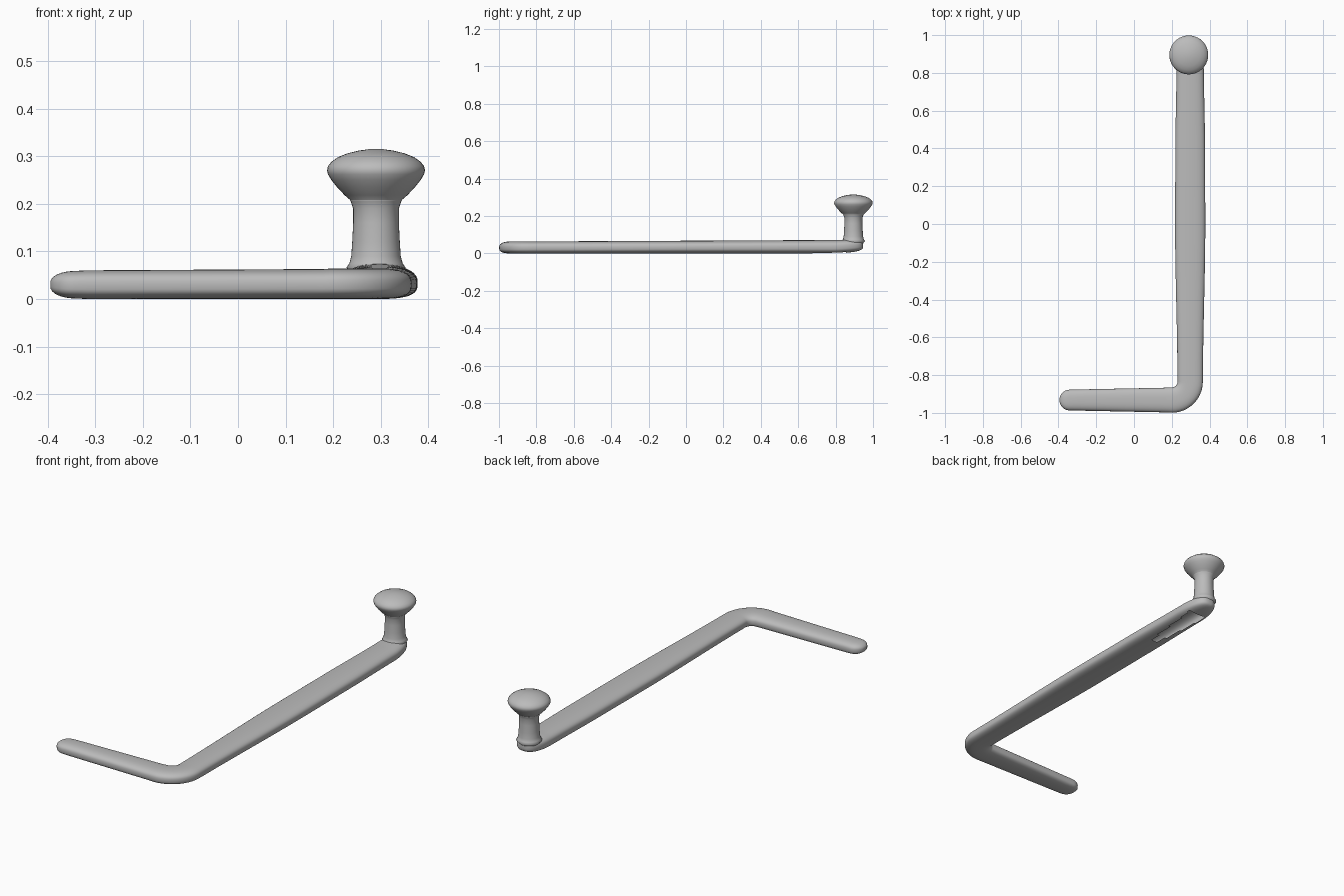
import bpy, bmesh, math
from mathutils import Vector

if "Cube" in bpy.data.objects:
    bpy.data.objects.remove(bpy.data.objects["Cube"], do_unlink=True)

# One plain grey material
grey = bpy.data.materials.new("plain grey")
grey.use_nodes = True
grey.diffuse_color = (0.5, 0.5, 0.5, 1)
grey.node_tree.nodes["Principled BSDF"].inputs["Base Color"].default_value = (0.5, 0.5, 0.5, 1)

SIDES = 40


def skin(name, rings, keep=lambda c: True):
    """Join rings of points into a closed, smooth tube, dropping faces that keep() rejects."""
    bm = bmesh.new()
    loops = [[bm.verts.new(p) for p in ring] for ring in rings]
    for a, b in zip(loops, loops[1:]):
        for i in range(SIDES):
            j = (i + 1) % SIDES
            bm.faces.new((a[i], a[j], b[j], b[i]))
    bm.faces.new(loops[0][::-1])
    bm.faces.new(loops[-1])
    bmesh.ops.recalc_face_normals(bm, faces=bm.faces)
    bad = [f for f in bm.faces if not keep(f.calc_center_median())]
    bmesh.ops.delete(bm, geom=bad, context="FACES")
    mesh = bpy.data.meshes.new(name)
    bm.to_mesh(mesh)
    bm.free()
    obj = bpy.data.objects.new(name, mesh)
    bpy.context.collection.objects.link(obj)
    mesh.materials.append(grey)
    mesh.polygons.foreach_set("use_smooth", [True] * len(mesh.polygons))
    return obj


def ramp(t, keys):
    """Eased interpolation through (position, value) keys."""
    for (t0, v0), (t1, v1) in zip(keys, keys[1:]):
        if t <= t1:
            u = max(0, (t - t0) / (t1 - t0))
            return v0 + (v1 - v0) * u * u * (3 - 2 * u)
    return keys[-1][1]


def section(centre, along, width, height, mid):
    """Rounded flat cross-section, square to the path."""
    side = Vector((along.y, -along.x, 0))
    ring = []
    for i in range(SIDES):
        a = 2 * math.pi * i / SIDES
        c, s = math.cos(a), math.sin(a)
        u = math.copysign(abs(c) ** 0.8, c) * width / 2
        v = math.copysign(abs(s) ** (0.75 if s > 0 else 0.6), s) * height / 2
        ring.append(centre + side * u + Vector((0, 0, mid + v)))
    return ring


# Flat bar: short arm, rounded corner, long arm, with rounded ends
bar = []
ARM_Y, ARM_X, BEND = -0.932, 0.2975, 0.0975
corner = Vector((ARM_X - BEND, ARM_Y + BEND, 0))
right, back = Vector((1, 0, 0)), Vector((0, 1, 0))

TIP, TIP_R = -0.395, 0.055
for k in range(1, 9):
    a = math.pi / 2 * k / 8
    x = TIP + TIP_R * (1 - math.cos(a))
    bar.append(section(Vector((x, ARM_Y, 0)), right, 0.11 * math.sin(a),
                       0.058 * math.sin(a) ** 0.8, 0.030))
for k in range(1, 24):
    t = k / 24
    x = TIP + TIP_R + (corner.x - TIP - TIP_R) * t
    bar.append(section(Vector((x, ARM_Y, 0)), right, 0.11 + 0.022 * t, 0.06 + 0.003 * t, 0.030 + 0.0015 * t))
for k in range(13):
    a = math.pi / 2 * k / 12
    along = Vector((math.cos(a), math.sin(a), 0))
    out = Vector((math.sin(a), -math.cos(a), 0))
    bar.append(section(corner + out * BEND, along, 0.134, 0.064, 0.032))

WIDTHS = [(-0.83, 0.135), (0.0, 0.16), (0.4, 0.157), (0.8, 0.146)]
for k in range(1, 81):
    y = corner.y + (0.8 - corner.y) * k / 80
    h = 0.064 + 0.008 * k / 80
    bar.append(section(Vector((ARM_X, y, 0)), back, ramp(y, WIDTHS), h, h / 2))
for k in range(1, 13):
    a = math.pi / 2 * k / 12.3
    y = 0.8 + 0.147 * math.sin(a)
    h = 0.072 * math.cos(a) ** 0.4
    bar.append(section(Vector((ARM_X - 0.006 * k / 12, y, 0)), back,
                       0.146 * math.cos(a) ** 0.7, h, 0.036 + 0.01 * k / 12))


def outside_hollow(c):
    """The underside is open in a tapered patch below the post."""
    if c.z > 0.012 or not 0.5 < c.y < 0.86:
        return True
    return abs(c.x - ARM_X) > 0.05 * ((c.y - 0.5) / 0.36) ** 0.5


skin("flat_bar", bar, outside_hollow)


# Turned post and mushroom knob
def turned(name, profile):
    rings = []
    for r, z in profile:
        rings.append([Vector((0.29 + r * math.cos(2 * math.pi * i / SIDES),
                              0.895 + r * math.sin(2 * math.pi * i / SIDES), z))
                      for i in range(SIDES)])
    return skin(name, rings)


turned("post", [(0.045, 0.045), (0.062, 0.066), (0.056, 0.075), (0.052, 0.09), (0.05, 0.12),
                (0.048, 0.16), (0.048, 0.19), (0.053, 0.205), (0.058, 0.215)])
turned("knob", [(0.046, 0.19), (0.052, 0.206), (0.066, 0.218), (0.082, 0.235), (0.094, 0.25),
                (0.101, 0.262), (0.103, 0.27), (0.101, 0.279), (0.094, 0.288), (0.08, 0.298),
                (0.06, 0.306), (0.035, 0.312), (0.012, 0.315)])
